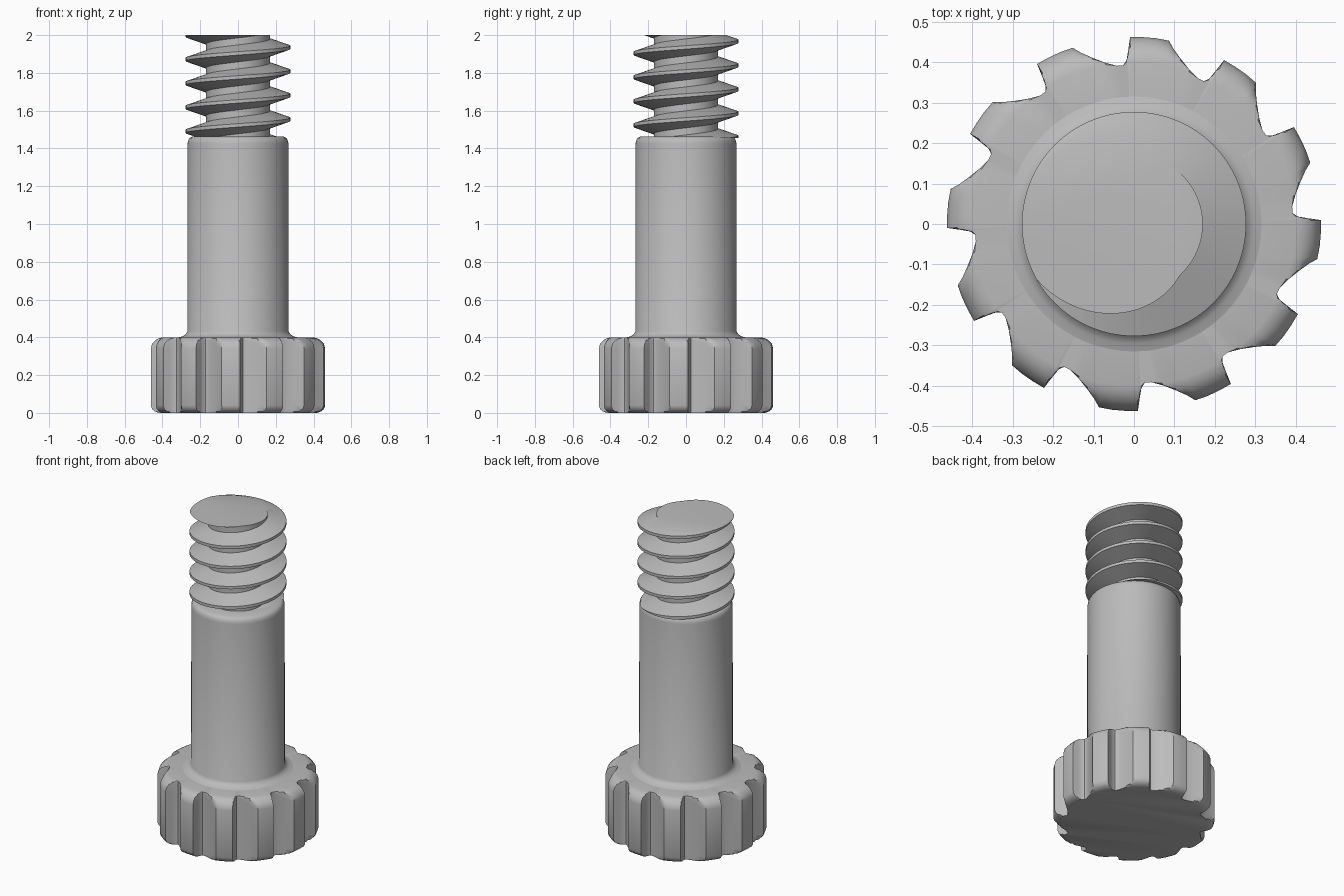
import bpy, bmesh, math
from mathutils import Vector

cube = bpy.data.objects.get("Cube")
if cube:
    bpy.data.objects.remove(cube)

steel = bpy.data.materials.new("grey_steel")
steel.use_nodes = True
grey = (0.5, 0.5, 0.5, 1)
steel.diffuse_color = grey
steel.node_tree.nodes["Principled BSDF"].inputs["Base Color"].default_value = grey


def polar(r, angle, z):
    return Vector((r * math.cos(angle), r * math.sin(angle), z))


def finish(bm, name, sharp):
    bmesh.ops.recalc_face_normals(bm, faces=bm.faces)
    mesh = bpy.data.meshes.new(name)
    bm.to_mesh(mesh)
    bm.free()
    mesh.materials.append(steel)
    obj = bpy.data.objects.new(name, mesh)
    bpy.context.collection.objects.link(obj)
    bpy.ops.object.select_all(action='DESELECT')
    obj.select_set(True)
    bpy.context.view_layer.objects.active = obj
    bpy.ops.object.shade_smooth_by_angle(angle=math.radians(sharp))
    return obj


def loft(name, rings, sharp):
    """Skin closed rings of points and cap both ends."""
    bm = bmesh.new()
    loops = [[bm.verts.new(p) for p in ring] for ring in rings]
    n = len(loops[0])
    for a, b in zip(loops, loops[1:]):
        for i in range(n):
            j = (i + 1) % n
            bm.faces.new((a[i], a[j], b[j], b[i]))
    bm.faces.new(loops[0])
    bm.faces.new(loops[-1])
    return finish(bm, name, sharp)


# Knurled head: twelve raked teeth, limited by a rounded outer envelope
teeth = 12
tooth = [(0, .462), (4, .462), (8, .462), (12, .461), (14, .443), (17, .424),
         (21, .405), (25, .393), (27.3, .393), (28.6, .405), (29.3, .43)]
outline = [(math.radians(91.2 - 360 / teeth * t - a), r)
           for t in range(teeth) for a, r in tooth]
envelope = [(0, .42), (.008, .44), (.02, .455), (.04, .462),
            (.34, .462), (.365, .455), (.385, .437), (.395, .42), (.4, .40)]
head_rings = [[polar(min(r, limit), a, z) for a, r in outline]
              for z, limit in envelope]
head_rings.append([polar(.25, a, .4) for a, r in outline])
loft("knurled_head", head_rings, 35)

# Smooth shank with a fillet at the head and a rounded shoulder
shank_profile = [(.32, .398), (.315, .4), (.295, .405), (.279, .415), (.268, .432),
                 (.267, 1.425), (.264, 1.442), (.256, 1.455), (.243, 1.462), (.15, 1.463)]
sides = 64
circle = [2 * math.pi * i / sides for i in range(sides)]
loft("shank", [[polar(r, a, z) for a in circle] for r, z in shank_profile], 40)

# Right-handed thread: sweep one tooth along a helix, then trim it level
pitch, core, crest = .127, .17, .277
tooth_profile = [(-pitch / 2, core), (-.045, core), (-.009, crest),
                 (.009, crest), (.045, core), (pitch / 2, core)]
bm = bmesh.new()
previous = None
for i in range(-6 * sides, 3 * sides + 1):
    angle = 2 * math.pi * i / sides
    rise = 1.935 + pitch * i / sides
    column = [bm.verts.new(polar(r, angle, rise + dz)) for dz, r in tooth_profile]
    if previous:
        for k in range(len(column) - 1):
            bm.faces.new((previous[k], column[k], column[k + 1], previous[k + 1]))
    previous = column
bmesh.ops.remove_doubles(bm, verts=bm.verts, dist=1e-4)
for height, up in ((2, 1), (1.455, -1)):
    cut = bmesh.ops.bisect_plane(bm, geom=bm.verts[:] + bm.edges[:] + bm.faces[:],
                                 dist=1e-5, plane_co=(0, 0, height),
                                 plane_no=(0, 0, up), clear_outer=True)
    rim = [e for e in cut["geom_cut"] if isinstance(e, bmesh.types.BMEdge)]
    bmesh.ops.triangle_fill(bm, edges=rim, use_beauty=True)
finish(bm, "screw_thread", 25)
